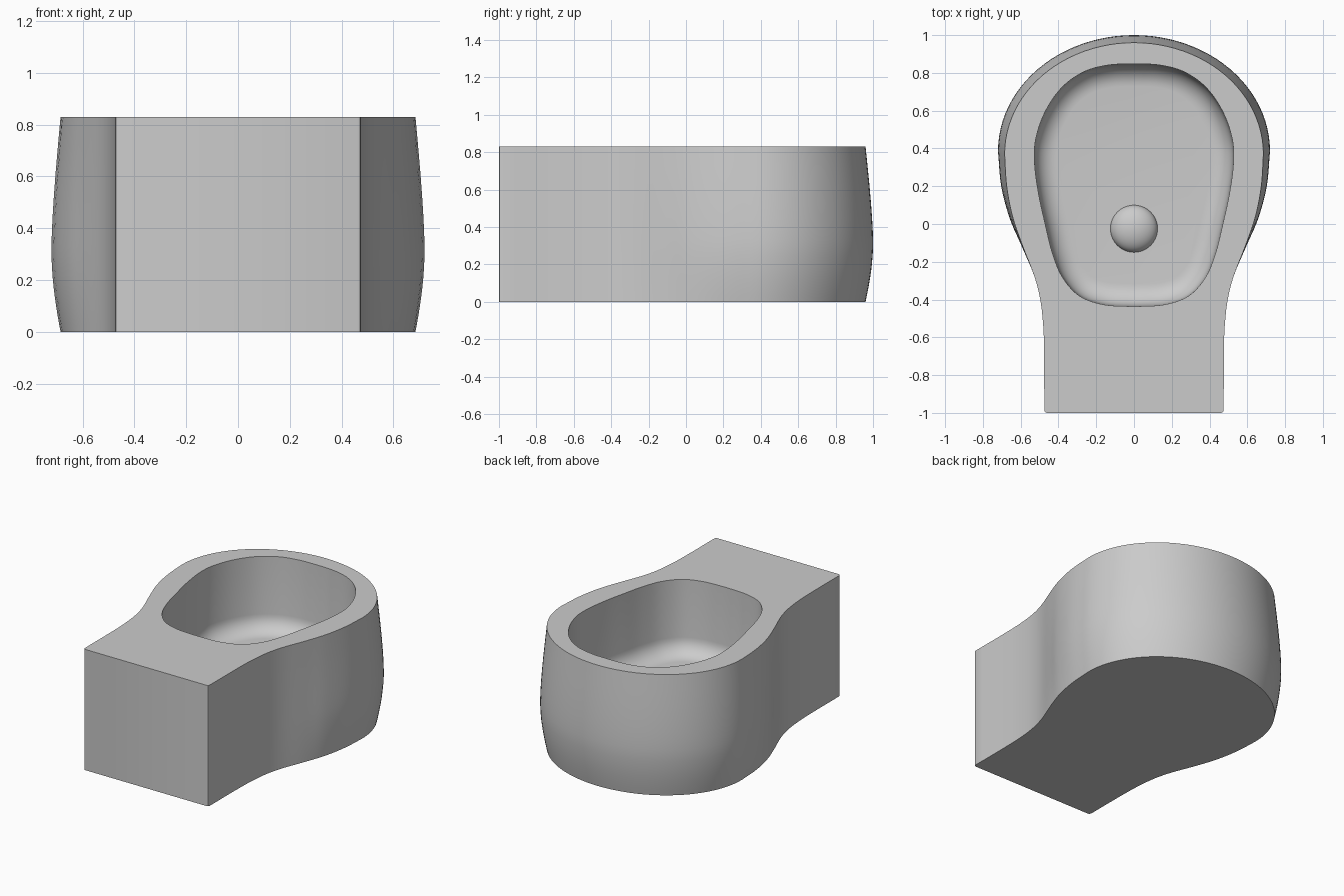
import bpy, bmesh, math
from mathutils import Vector

if "Cube" in bpy.data.objects:
    bpy.data.objects.remove(bpy.data.objects["Cube"])

H = 0.83          # body height
FLOOR = 0.32      # basin floor height


def spline(pts, steps):
    """Catmull-Rom through open points, ends mirrored."""
    p = [Vector(q) for q in pts]
    p = [2 * p[0] - p[1]] + p + [2 * p[-1] - p[-2]]
    out = []
    for i in range(1, len(p) - 2):
        a, b, c, d = p[i - 1:i + 3]
        for k in range(steps):
            t = k / steps
            out.append(0.5 * (2 * b + (c - a) * t + (2 * a - 5 * b + 4 * c - d) * t * t
                              + (3 * b - a - 3 * c + d) * t ** 3))
    return out + [p[-2]]


def mirrored(half):
    """Close a right-hand half outline; points on x = 0 are kept once."""
    return half + [Vector((-q.x, q.y)) for q in reversed(half) if q.x > 1e-5]


def outer_half(rx, cy, ry, flank):
    arc = [Vector((rx * math.sin(a), cy + ry * math.cos(a)))
           for a in (math.pi / 2 * i / 24 for i in range(24))]
    neck = [(0.53, -0.27), (0.498, -0.39), (0.482, -0.52), (0.476, -0.67), (0.475, -0.985)]
    side = spline([(rx, cy)] + flank + neck, 5)
    corner = [Vector((0.471, -0.996)), Vector((0.46, -1.0))]
    return arc + side + corner


rim = mirrored(outer_half(0.685, 0.37, 0.59, [(0.674, 0.2), (0.643, 0.04), (0.592, -0.11)]))
belly = mirrored(outer_half(0.72, 0.386, 0.614, [(0.703, 0.2), (0.658, 0.03), (0.598, -0.11)]))

# Basin opening outline
hole_half = spline([(0, 0.848), (0.13, 0.842), (0.26, 0.808), (0.38, 0.725), (0.47, 0.595),
                    (0.52, 0.45), (0.526, 0.32), (0.505, 0.16), (0.47, 0.0), (0.433, -0.15),
                    (0.38, -0.28), (0.29, -0.38), (0.16, -0.427), (0, -0.437)], 5)
hole_half[0].x = hole_half[-1].x = 0
hole = mirrored(hole_half)


def inset(loop, d):
    n = len(loop)
    out = []
    for i, q in enumerate(loop):
        t = (loop[(i + 1) % n] - loop[i - 1]).normalized()
        out.append(q + Vector((t.y, -t.x)) * d)
    return out


bm = bmesh.new()


def ring(loop, z):
    return [bm.verts.new((q.x, q.y, z)) for q in loop]


def loft(rings):
    for a, b in zip(rings, rings[1:]):
        n = len(a)
        for i in range(n):
            j = (i + 1) % n
            bm.faces.new((a[i], a[j], b[j], b[i]))


# Bulging outer shell
bulge = spline([(0, 0), (0.07, 0.36), (0.16, 0.73), (0.25, 0.95), (0.33, 1.0),
                (0.45, 0.87), (0.62, 0.53), (H, 0)], 2)
shell = [ring([r.lerp(b, f) for r, b in zip(rim, belly)], z) for z, f in bulge]
loft(shell)
bm.faces.new(shell[0])

# Basin wall, rounded into the floor
R = 0.115
prof = [(0, H), (0.004, FLOOR + R)]
prof += [(0.004 + R * (1 - math.cos(a)), FLOOR + R * (1 - math.sin(a)))
         for a in (math.pi / 2 * i / 8 for i in range(1, 9))]
basin = [ring(inset(hole, d), z) for d, z in prof]
loft(basin)
bm.faces.new(basin[-1])

# Flat top between rim and basin
edges = [e for e in bm.edges if e.is_boundary]
bmesh.ops.triangle_fill(bm, use_beauty=True, use_dissolve=False, edges=edges)
bmesh.ops.recalc_face_normals(bm, faces=bm.faces)


def make(name, bm):
    me = bpy.data.meshes.new(name)
    bm.to_mesh(me)
    bm.free()
    ob = bpy.data.objects.new(name, me)
    bpy.context.collection.objects.link(ob)
    bpy.ops.object.select_all(action='DESELECT')
    bpy.context.view_layer.objects.active = ob
    ob.select_set(True)
    bpy.ops.object.shade_smooth_by_angle(angle=math.radians(35))
    return ob


make("bowl_body", bm)

# Dome on the basin floor
dm = bmesh.new()
bmesh.ops.create_uvsphere(dm, u_segments=40, v_segments=20, radius=0.125)
bmesh.ops.delete(dm, geom=[v for v in dm.verts if v.co.z < -1e-4], context='VERTS')
dome = make("drain_dome", dm)
dome.scale.z = 0.6
dome.location = (0, -0.025, FLOOR)
